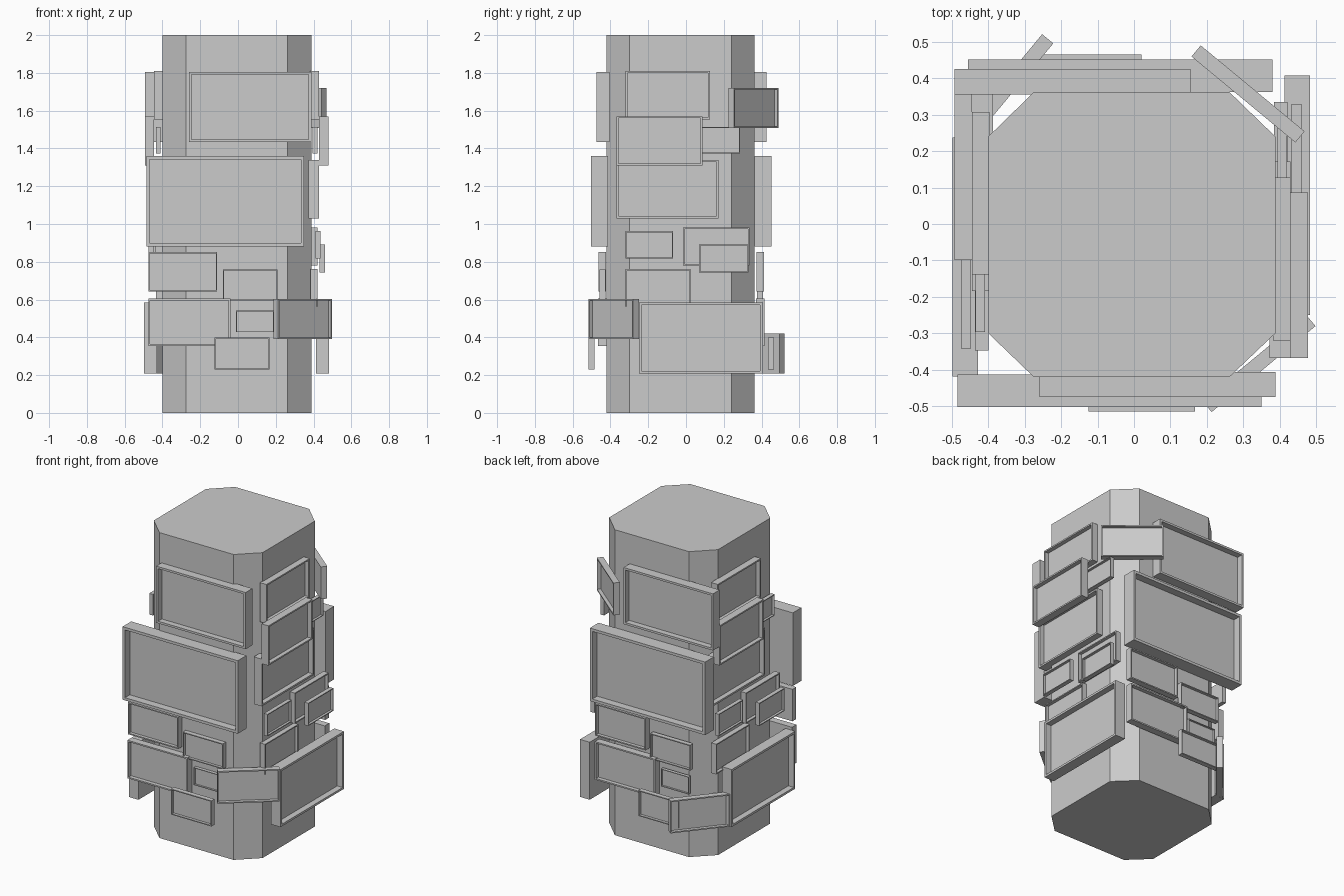
import bpy, bmesh
from math import radians, sin, cos
from mathutils import Matrix, Vector

if "Cube" in bpy.data.objects:
    bpy.data.objects.remove(bpy.data.objects["Cube"])

# Every screen is one design scaled by its width
H, T, BORDER, RECESS = 0.573, 0.107, 0.03, 0.06


def link(bm, name):
    bmesh.ops.recalc_face_normals(bm, faces=bm.faces[:])
    me = bpy.data.meshes.new(name)
    bm.to_mesh(me)
    bm.free()
    ob = bpy.data.objects.new(name, me)
    bpy.context.collection.objects.link(ob)
    return ob


# Unit screen: box with front at y = 0 facing -y, inset bezel, recessed panel
def screen_mesh():
    bm = bmesh.new()
    bmesh.ops.create_cube(bm, size=1, matrix=Matrix.Translation((0, T / 2, 0)) @ Matrix.Diagonal((1, T, H, 1)))
    bm.normal_update()
    front = min(bm.faces, key=lambda f: f.calc_center_median().y)
    bmesh.ops.inset_region(bm, faces=[front], thickness=BORDER)
    panel = bmesh.ops.extrude_face_region(bm, geom=[front])
    verts = [v for v in panel["geom"] if isinstance(v, bmesh.types.BMVert)]
    bmesh.ops.translate(bm, verts=verts, vec=(0, RECESS, 0))
    if front.is_valid:
        bmesh.ops.delete(bm, geom=[front], context='FACES_ONLY')
    me = bpy.data.meshes.new("screen")
    bm.to_mesh(me)
    bm.free()
    return me


SCREEN = screen_mesh()


# Place a screen by the middle of its front rim, heading and width
def screen(name, x, y, z, deg, width):
    ob = bpy.data.objects.new(name, SCREEN)
    ob.location = (x, y, z)
    ob.rotation_euler = (0, 0, radians(deg))
    ob.scale = (width,) * 3
    bpy.context.collection.objects.link(ob)


# Column: chamfered square post
outline = [(-.275, -.42), (.262, -.42), (.388, -.30), (.388, .24),
           (.262, .362), (-.275, .362), (-.40, .24), (-.40, -.30)]
bm = bmesh.new()
base = bm.faces.new([bm.verts.new((x, y, 0)) for x, y in outline])
top = bmesh.ops.extrude_face_region(bm, geom=[base])
bmesh.ops.translate(bm, vec=(0, 0, 2), verts=[v for v in top["geom"] if isinstance(v, bmesh.types.BMVert)])
if len(bm.faces) < 10:
    bm.faces.new([v for v in bm.verts if v.co.z < 1])
link(bm, "column")

# Front screens (min x, max x, mid z, front y), repeated turned round on the back
front_screens = [
    (-.26, .388, 1.62, -.475), (-.485, .35, 1.12, -.502), (-.475, -.11, .747, -.462),
    (-.08, .21, .677, -.457), (-.475, -.04, .48, -.466), (-.01, .19, .485, -.445),
    (-.125, .168, .314, -.515)]
for i, (a, b, z, y) in enumerate(front_screens):
    x = (a + b) / 2
    screen(f"front_screen_{i}", x, y, z, 0, b - a)
    screen(f"back_screen_{i}", -.105 - x, -.05 - y, z, 180, b - a)

# Right screens (min y, max y, mid z, front x), repeated turned round on the left
right_screens = [
    (-.32, .127, 1.682, .43), (-.368, .087, 1.44, .478), (.043, .285, 1.443, .42),
    (-.368, .172, 1.185, .43), (-.32, -.07, .89, .438), (-.015, .335, .88, .422),
    (.07, .33, .817, .46), (-.32, .025, .662, .42), (-.25, .407, .397, .483)]
for i, (a, b, z, x) in enumerate(right_screens):
    y = (a + b) / 2
    screen(f"right_screen_{i}", x, y, z, 90, b - a)
    screen(f"left_screen_{i}", -.015 - x, -.012 - y, z, 270, b - a)

# Corner screens (centre x, y, z, heading)
W = 0.37
for name, x, y, z, deg in [("front_right", .343, -.383, .497, 39.6),
                           ("back_right", .313, .357, 1.615, 140.4),
                           ("back_left", -.355, .366, .315, 230.3)]:
    a = radians(deg)
    screen(f"{name}_corner_screen", x + sin(a) * T * W / 2, y - cos(a) * T * W / 2, z, deg, W)
